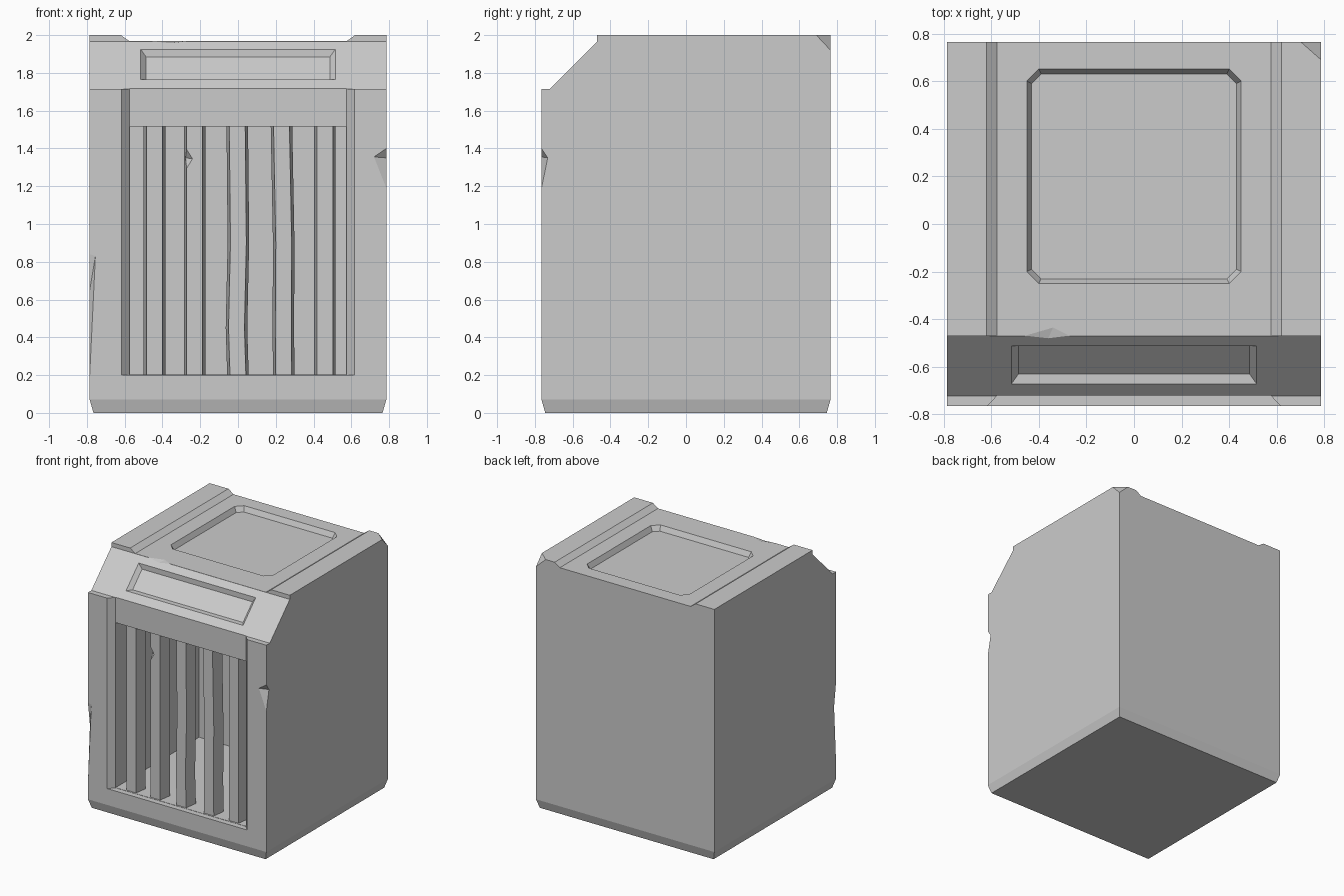
import bpy, bmesh
from mathutils import Vector

if "Cube" in bpy.data.objects:
    bpy.data.objects.remove(bpy.data.objects["Cube"])


def add(name, bm):
    bmesh.ops.recalc_face_normals(bm, faces=bm.faces[:])
    me = bpy.data.meshes.new(name)
    bm.to_mesh(me)
    bm.free()
    ob = bpy.data.objects.new(name, me)
    bpy.context.scene.collection.objects.link(ob)
    return ob


def loft(name, rings):
    """Skin equal-length rings of points and cap both ends."""
    bm = bmesh.new()
    vs = [[bm.verts.new(p) for p in r] for r in rings]
    n = len(vs[0])
    for a, b in zip(vs, vs[1:]):
        for i in range(n):
            bm.faces.new((a[i], a[(i + 1) % n], b[(i + 1) % n], b[i]))
    bm.faces.new(vs[0][::-1])
    bm.faces.new(vs[-1])
    return add(name, bm)


def hull(name, pts):
    bm = bmesh.new()
    for p in pts:
        bm.verts.new(p)
    bmesh.ops.convex_hull(bm, input=bm.verts[:])
    return add(name, bm)


def cut(target, cutter):
    """Subtract the cutter for good, then delete it."""
    cutter.hide_render = True
    m = target.modifiers.new("cut", 'BOOLEAN')
    m.operation, m.solver, m.object = 'DIFFERENCE', 'EXACT', cutter
    bpy.context.view_layer.objects.active = target
    bpy.ops.object.modifier_apply(modifier=m.name)
    bpy.data.objects.remove(cutter)


X, Y = 0.785, 0.765

# Body: side profile with sloped brow, extruded across
profile = [(-Y, 0), (Y, 0), (Y, 2), (-0.47, 2), (-0.47, 1.967), (-0.722, 1.715), (-Y, 1.715)]
body = loft("body", [[(x, y, z) for y, z in profile] for x in (-X, X)])

# Tapered foot around the base
bm = bmesh.new()
bm.from_mesh(body.data)
bmesh.ops.bisect_plane(bm, geom=bm.verts[:] + bm.edges[:] + bm.faces[:],
                       plane_co=(0, 0, 0.07), plane_no=(0, 0, 1))
for v in bm.verts:
    if v.co.z < 0.01:
        v.co.x *= (X - 0.02) / X
        v.co.y *= (Y - 0.02) / Y
bm.to_mesh(body.data)
bm.free()

# Shallow channel along the roof, leaving a raised rim on each side
cut(body, hull("roof_channel", [(s * x, y, z) for s in (-1, 1) for y in (-1, 1)
                                for x, z in ((0.575, 1.968), (0.665, 2.032))]))

# Front recess with slanted jambs
cut(body, hull("front_recess", [(s * x, y, z) for s in (-1, 1) for z in (0.2, 1.76)
                                for x, y in ((0.574, -0.7205), (0.6595, -0.8095))]))

# Hollow interior
cut(body, hull("cavity", [(x, y, z) for x in (-0.573, 0.573) for y in (-0.74, 0.33)
                          for z in (0.202, 1.515)]))


# Roof hatch: square recess with clipped corners and slanted walls
def hatch_ring(inset, z):
    h, c = 0.45 - inset, 0.05 - inset * 0.5
    k = h - c
    return [(x, y + 0.2, z) for x, y in ((h, -k), (h, k), (k, h), (-k, h),
                                         (-h, k), (-h, -k), (-k, -h), (k, -h))]


cut(body, loft("hatch", [hatch_ring(0.02, 1.928), hatch_ring(0, 1.968), hatch_ring(-0.01, 1.988)]))

# Plate recess in the sloped brow
up, out = Vector((0, 1, 1)).normalized(), Vector((0, -1, 1)).normalized()
mid = Vector((0, -0.592, 1.845))
rings = []
for d in (-0.029, 0.02):
    w, h = 0.515 + d, 0.113 + d
    rings.append([mid + Vector((sx * w, 0, 0)) + up * sy * h + out * d
                  for sx, sy in ((-1, -1), (1, -1), (1, 1), (-1, 1))])
cut(body, loft("brow_plate", rings))

# Chips knocked out of edges and one corner
chips = [
    [(-X, -Y, 0.2), (-0.755, -Y, 0.83), (-X, -0.74, 0.65), (-X, -Y, 0.84), (-0.85, -0.83, 0.55)],
    [(X, -Y, 1.19), (0.72, -Y, 1.355), (X, -0.732, 1.35), (X, -Y, 1.4), (0.85, -0.83, 1.32)],
    [(0.70, Y, 2), (X, 0.69, 2), (X, Y, 1.92), (0.9, 0.88, 2.1)],
    [(-0.46, -0.47, 1.968), (-0.27, -0.47, 1.968), (-0.34, -0.435, 1.968),
     (-0.36, -0.48, 1.957), (-0.36, -0.55, 2.03)],
]
for pts in chips:
    cut(body, hull("chip", pts))

# Five slightly bent bars, wider at the back
levels = (0.19, 0.45, 0.9, 1.53)
bars = [(-0.442, (0, 0, 0, 0)), (-0.23, (0, 0, 0, 0)), (0, (0, -0.008, 0.002, -0.004)),
        (0.236, (0.006, 0.004, 0.006, -0.006)), (0.46, (0, 0, 0, 0))]
for i, (cx, bend) in enumerate(bars):
    bar = loft(f"bar_{i + 1}", [[(cx + dx - 0.042, -0.71, z), (cx + dx + 0.042, -0.71, z),
                                 (cx + dx + 0.057, -0.61, z), (cx + dx - 0.057, -0.61, z)]
                                for z, dx in zip(levels, bend)])
    if i == 1:
        cut(bar, hull("chip", [(-0.274, -0.711, 1.29), (-0.274, -0.711, 1.4), (-0.24, -0.711, 1.345),
                               (-0.277, -0.67, 1.35), (-0.31, -0.76, 1.345)]))
